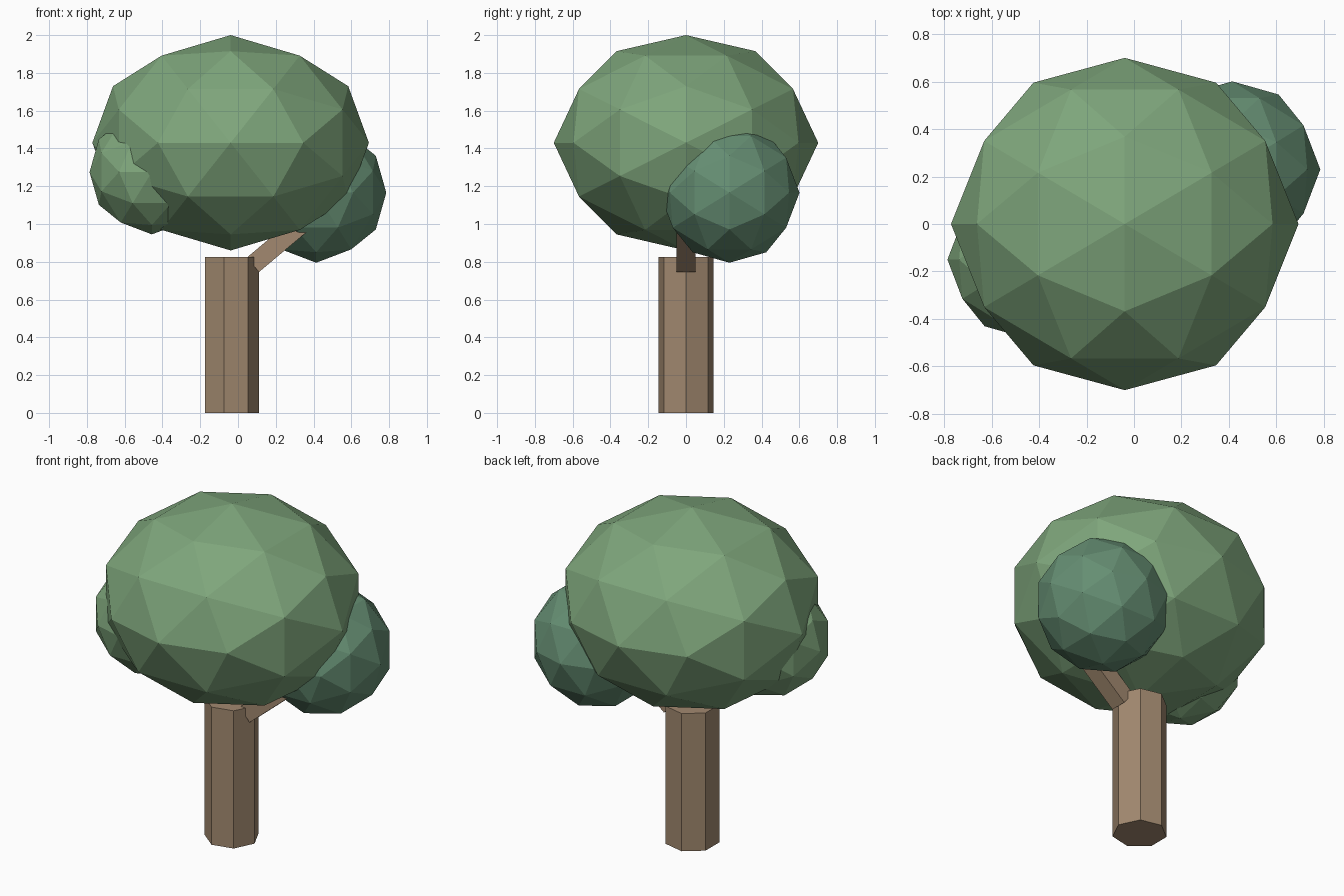
import bpy, bmesh
from math import radians, atan2, pi
from mathutils import Matrix, Vector

if "Cube" in bpy.data.objects:
    bpy.data.objects.remove(bpy.data.objects["Cube"])


def material(name, rgb):
    m = bpy.data.materials.new(name)
    m.diffuse_color = (*rgb, 1)
    m.use_nodes = True
    m.node_tree.nodes["Principled BSDF"].inputs["Base Color"].default_value = m.diffuse_color
    return m


def finish(bm, name, mat):
    bmesh.ops.recalc_face_normals(bm, faces=bm.faces)
    mesh = bpy.data.meshes.new(name)
    bm.to_mesh(mesh)
    bm.free()
    mesh.materials.append(mat)
    obj = bpy.data.objects.new(name, mesh)
    bpy.context.collection.objects.link(obj)
    return obj


# Turns the icosphere so that edge midpoints lie on the x, y and z axes
ALIGN = Matrix.Rotation(pi / 2, 4, 'Z') @ Matrix.Rotation(-atan2(1, (1 + 5 ** 0.5) / 2), 4, 'Y')


def foliage(name, centre, radii, mat):
    bm = bmesh.new()
    bmesh.ops.create_icosphere(bm, subdivisions=2, radius=1, matrix=ALIGN)
    bmesh.ops.transform(bm, verts=bm.verts,
                        matrix=Matrix.Translation(centre) @ Matrix.Diagonal((*radii, 1)))
    return finish(bm, name, mat)


bark = material("bark", (0.36, 0.25, 0.16))
leaf = material("leaf", (0.21, 0.38, 0.20))
leaf_dark = material("leaf_dark", (0.13, 0.27, 0.17))

# Trunk: straight seven-sided column with a corner on +x
bm = bmesh.new()
bmesh.ops.create_cone(bm, cap_ends=True, segments=7, radius1=0.15, radius2=0.15, depth=0.826)
corner = max(bm.verts, key=lambda v: v.co.x * 10 - abs(v.co.y)).co
turn = Matrix.Rotation(-atan2(corner.y, corner.x), 4, 'Z')
bmesh.ops.transform(bm, verts=bm.verts, matrix=Matrix.Translation((-0.04, 0, 0.413)) @ turn)
finish(bm, "trunk", bark)

# Branch: square bar rising from the trunk into the side foliage
length = 0.44
bm = bmesh.new()
bmesh.ops.create_cube(bm, size=1)
bmesh.ops.transform(bm, verts=bm.verts,
                    matrix=Matrix.Translation((0.079, 0, 0.784))
                    @ Matrix.Rotation(radians(-40), 4, 'Y')
                    @ Matrix.Translation((length / 2, 0, 0))
                    @ Matrix.Diagonal((length, 0.1, 0.1, 1)))
finish(bm, "branch", bark)

# Foliage: flattened crown with a clump on each side
foliage("crown", (-0.039, 0, 1.43), (0.732, 0.70, 0.57), leaf)
foliage("right_clump", (0.414, 0.23, 1.166), (0.371, 0.371, 0.371), leaf_dark)
foliage("left_clump", (-0.456, -0.15, 1.275), (0.33, 0.33, 0.33), leaf)
